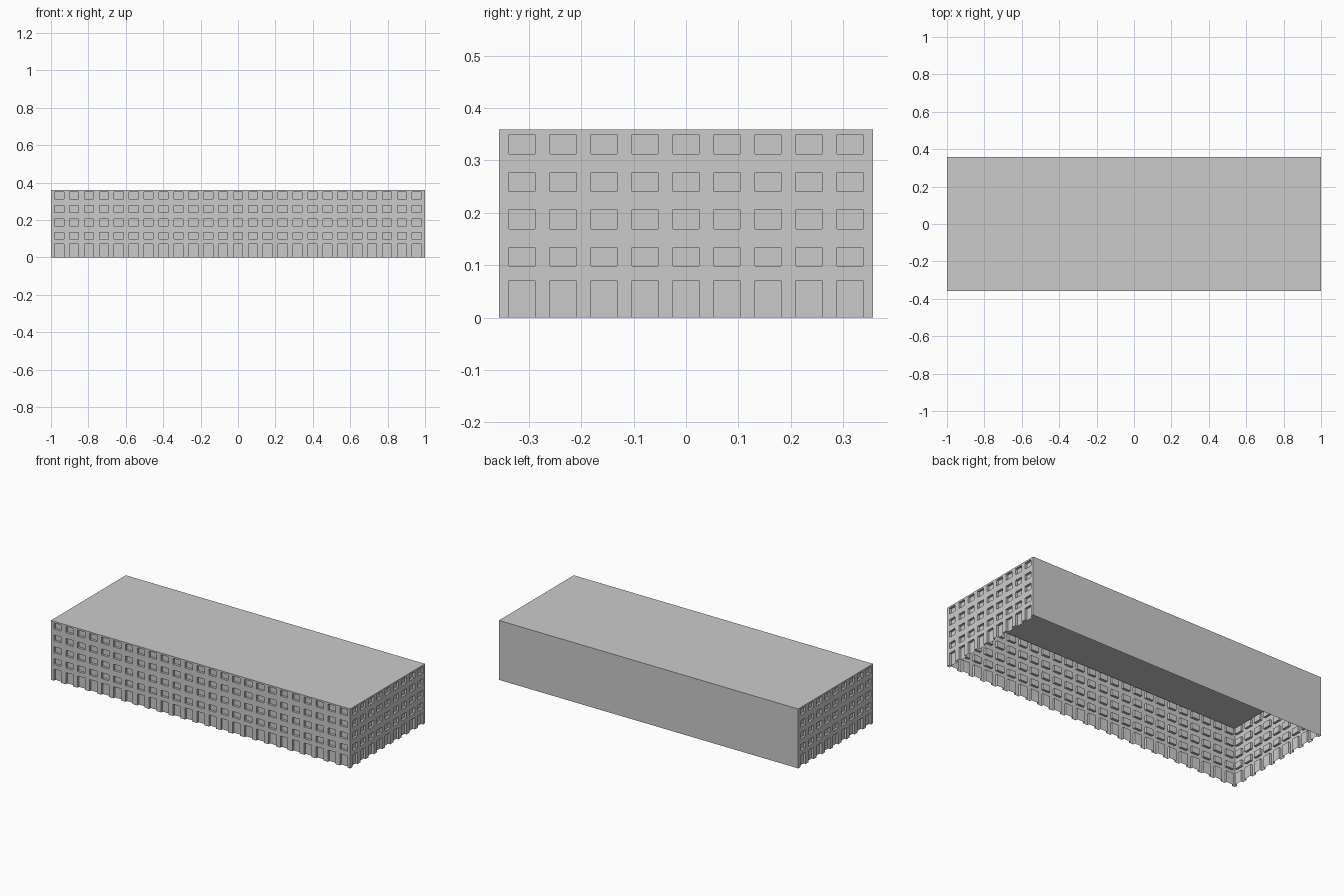
import bpy
import bmesh
from math import radians
from mathutils import Matrix

cube = bpy.data.objects.get("Cube")
if cube:
    bpy.data.objects.remove(cube, do_unlink=True)

LENGTH, DEPTH, HEIGHT = 2.0, 0.714, 0.359
MARGIN, WINDOW, RECESS = 0.0195, 0.049, 0.014
# Bottom and top of each storey's openings; the first row is the doors
ROWS = [(0, 0.071), (0.098, 0.134), (0.169, 0.206), (0.241, 0.277), (0.312, 0.349)]

grey = bpy.data.materials.new("concrete grey")
grey.use_nodes = True
colour = (0.6, 0.6, 0.6, 1)
grey.diffuse_color = colour
grey.node_tree.nodes["Principled BSDF"].inputs["Base Color"].default_value = colour


def finish(name, bm, matrix):
    """Turn a bmesh into a placed, flat-shaded object."""
    bmesh.ops.remove_doubles(bm, verts=bm.verts, dist=1e-5)
    mesh = bpy.data.meshes.new(name)
    bm.to_mesh(mesh)
    bm.free()
    mesh.materials.append(grey)
    obj = bpy.data.objects.new(name, mesh)
    obj.matrix_world = matrix
    bpy.context.collection.objects.link(obj)


def quad(bm, *corners):
    bm.faces.new([bm.verts.new(c) for c in corners])


def wall(name, width, count, angle, distance):
    """Wall facing local -y, with a grid of recessed openings."""
    bm = bmesh.new()
    xs = [-width / 2]
    if count:
        pitch = (width - 2 * MARGIN - WINDOW) / (count - 1)
        for i in range(count):
            left = -width / 2 + MARGIN + i * pitch
            xs += [left, left + WINDOW]
    xs.append(width / 2)
    zs = sorted({0, HEIGHT} | {z for row in ROWS for z in row}) if count else [0, HEIGHT]
    for i, (a, b) in enumerate(zip(xs, xs[1:])):
        for low, high in zip(zs, zs[1:]):
            d = RECESS if i % 2 and (low, high) in ROWS else 0
            quad(bm, (a, d, low), (b, d, low), (b, d, high), (a, d, high))
            if d:
                # Reveals: two sides, head, and a sill above ground level
                quad(bm, (a, 0, low), (a, d, low), (a, d, high), (a, 0, high))
                quad(bm, (b, d, low), (b, 0, low), (b, 0, high), (b, d, high))
                quad(bm, (a, d, high), (b, d, high), (b, 0, high), (a, 0, high))
                if low > 0:
                    quad(bm, (a, 0, low), (b, 0, low), (b, d, low), (a, d, low))
    turn = Matrix.Rotation(radians(angle), 4, "Z")
    finish(name, bm, turn @ Matrix.Translation((0, -distance, 0)))


# Three walls with openings and a blank rear wall
wall("front_wall", LENGTH, 25, 0, DEPTH / 2)
wall("left_wall", DEPTH, 9, 90, LENGTH / 2)
wall("right_wall", DEPTH, 9, -90, LENGTH / 2)
wall("back_wall", LENGTH, 0, 180, DEPTH / 2)

# Flat roof; the shell is open underneath
bm = bmesh.new()
x, y = LENGTH / 2, DEPTH / 2
quad(bm, (-x, -y, 0), (x, -y, 0), (x, y, 0), (-x, y, 0))
finish("flat_roof", bm, Matrix.Translation((0, 0, HEIGHT)))
